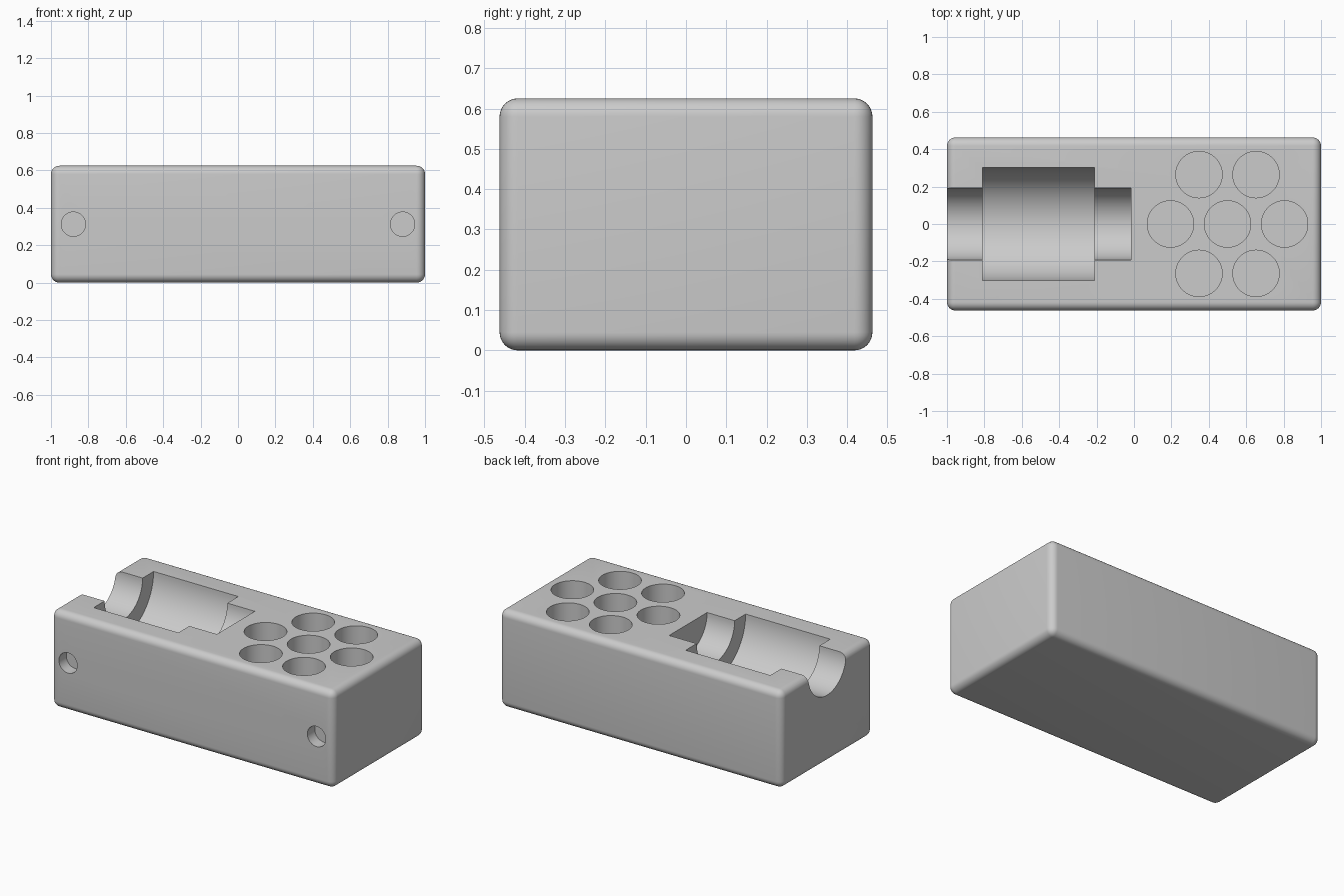
import bpy
import math
from mathutils import Vector

cube = bpy.data.objects.get("Cube")
if cube:
    bpy.data.objects.remove(cube, do_unlink=True)

LENGTH, WIDTH, HEIGHT = 2.0, 0.925, 0.625
ROUNDING = 0.045

grey = bpy.data.materials.new("light_grey")
grey.use_nodes = True
grey.diffuse_color = (0.6, 0.6, 0.6, 1)
grey.node_tree.nodes["Principled BSDF"].inputs["Base Color"].default_value = (0.6, 0.6, 0.6, 1)

# Rounded block
bpy.ops.mesh.primitive_cube_add(size=1, location=(0, 0, HEIGHT / 2))
block = bpy.context.object
block.name = "holder_block"
block.scale = (LENGTH, WIDTH, HEIGHT)
bpy.ops.object.transform_apply(location=False, rotation=False, scale=True)
block.data.materials.append(grey)
bevel = block.modifiers.new("rounded_edges", "BEVEL")
bevel.width = ROUNDING
bevel.segments = 8


def cut_cylinder(name, start, end, radius, sides=64):
    """Cut a round hole from start to end out of the block."""
    start, end = Vector(start), Vector(end)
    axis = end - start
    bpy.ops.mesh.primitive_cylinder_add(
        vertices=sides, radius=radius, depth=axis.length, location=(start + end) / 2,
        rotation=axis.to_track_quat("Z", "Y").to_euler())
    cutter = bpy.context.object
    cutter.name = name
    cutter.data.materials.append(grey)
    cutter.hide_render = True
    cut = block.modifiers.new(name, "BOOLEAN")
    cut.operation = "DIFFERENCE"
    cut.solver = "EXACT"
    cut.object = cutter
    return cutter


cutters = []

# Stepped half-round cradle, open at the right end
cutters.append(cut_cylinder("neck_channel", (-1.1, 0, HEIGHT), (-0.015, 0, HEIGHT), 0.192))
cutters.append(cut_cylinder("body_channel", (-0.81, 0, HEIGHT), (-0.21, 0, HEIGHT), 0.303, 96))

# Seven round sockets: one in the middle and six around it
PITCH, SOCKET_X, SOCKET_FLOOR = 0.305, 0.5, 0.15
centres = [(SOCKET_X, 0)]
for i in range(6):
    angle = i * math.pi / 3
    centres.append((SOCKET_X + PITCH * math.cos(angle), PITCH * math.sin(angle)))
for x, y in centres:
    cutters.append(cut_cylinder("socket", (x, y, SOCKET_FLOOR), (x, y, HEIGHT + 0.1), 0.124))

# Two shallow round recesses in the front
for side in (-1, 1):
    x = side * 0.88
    cutters.append(cut_cylinder("front_recess", (x, -WIDTH / 2 - 0.1, HEIGHT / 2),
                                (x, -WIDTH / 2 + 0.075, HEIGHT / 2), 0.065, 48))

# Apply the cuts and smooth the curved faces
bpy.ops.object.select_all(action="DESELECT")
block.select_set(True)
bpy.context.view_layer.objects.active = block
for modifier in list(block.modifiers):
    bpy.ops.object.modifier_apply(modifier=modifier.name)
for cutter in cutters:
    bpy.data.objects.remove(cutter, do_unlink=True)
bpy.ops.object.shade_smooth_by_angle(angle=math.radians(30))
